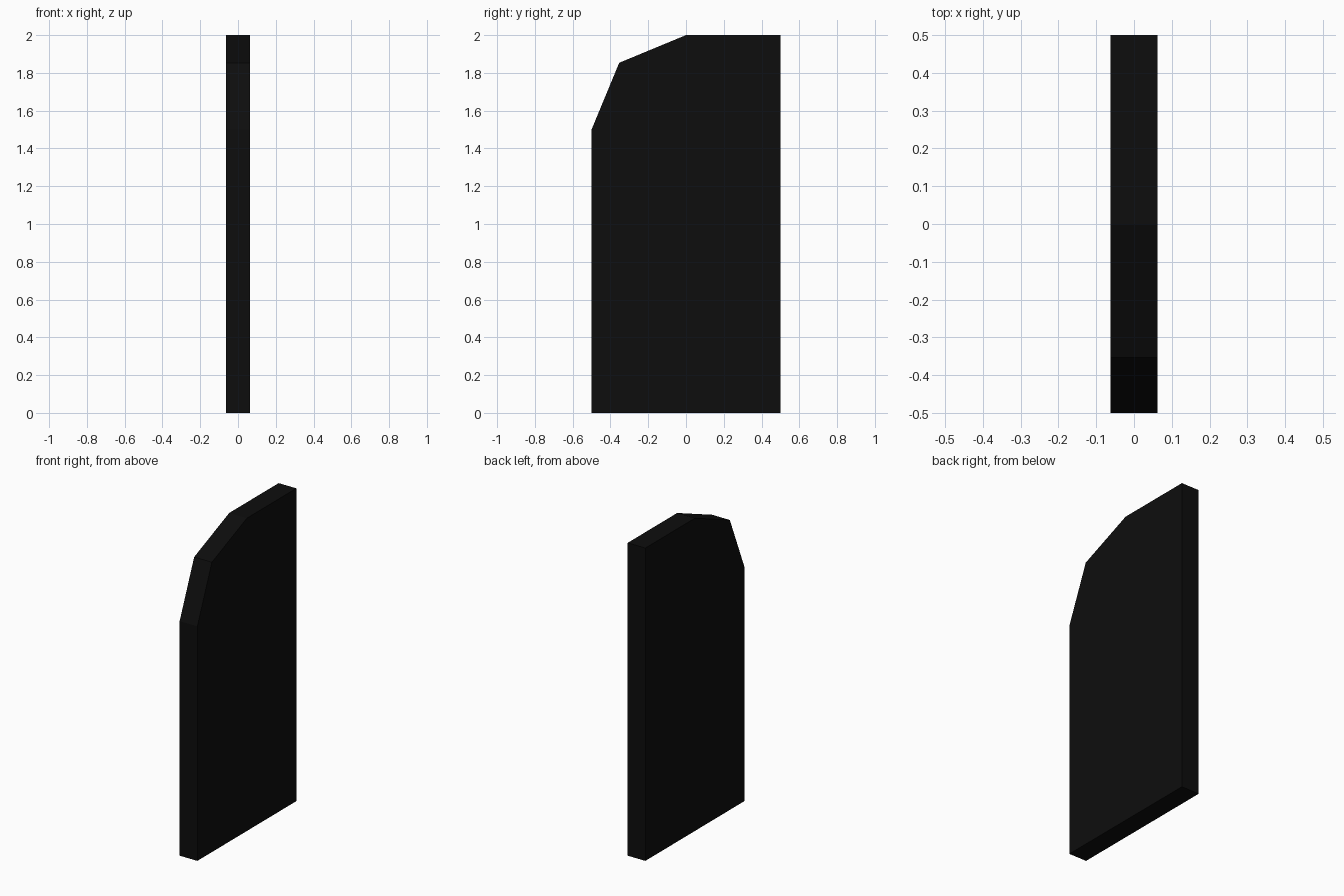
import bpy, bmesh
from math import sin, cos, pi

if "Cube" in bpy.data.objects:
    bpy.data.objects.remove(bpy.data.objects["Cube"])

HALF_T = 0.0625          # half thickness along x
R, STEPS = 0.5, 2        # rounded corner radius and facet count

# Side profile (y, z): square corners, with a faceted upper front corner
profile = [(-0.5, 0), (0.5, 0), (0.5, 2)]
for i in range(STEPS + 1):
    a = pi / 2 + i * pi / 2 / STEPS
    profile.append((R * cos(a), 2 - R + R * sin(a)))

# Extrude the profile across the thickness
bm = bmesh.new()
face = bm.faces.new([bm.verts.new((-HALF_T, y, z)) for y, z in profile])
ext = bmesh.ops.extrude_face_region(bm, geom=[face], use_keep_orig=True)
moved = [g for g in ext["geom"] if isinstance(g, bmesh.types.BMVert)]
bmesh.ops.translate(bm, verts=moved, vec=(2 * HALF_T, 0, 0))
bmesh.ops.recalc_face_normals(bm, faces=bm.faces[:])

mesh = bpy.data.meshes.new("rounded_panel")
bm.to_mesh(mesh)
bm.free()
panel = bpy.data.objects.new("rounded_panel", mesh)
bpy.context.collection.objects.link(panel)

# Near-black finish
mat = bpy.data.materials.new("black")
mat.diffuse_color = (0.004, 0.004, 0.004, 1)
mat.use_nodes = True
mat.node_tree.nodes["Principled BSDF"].inputs["Base Color"].default_value = mat.diffuse_color
mesh.materials.append(mat)
